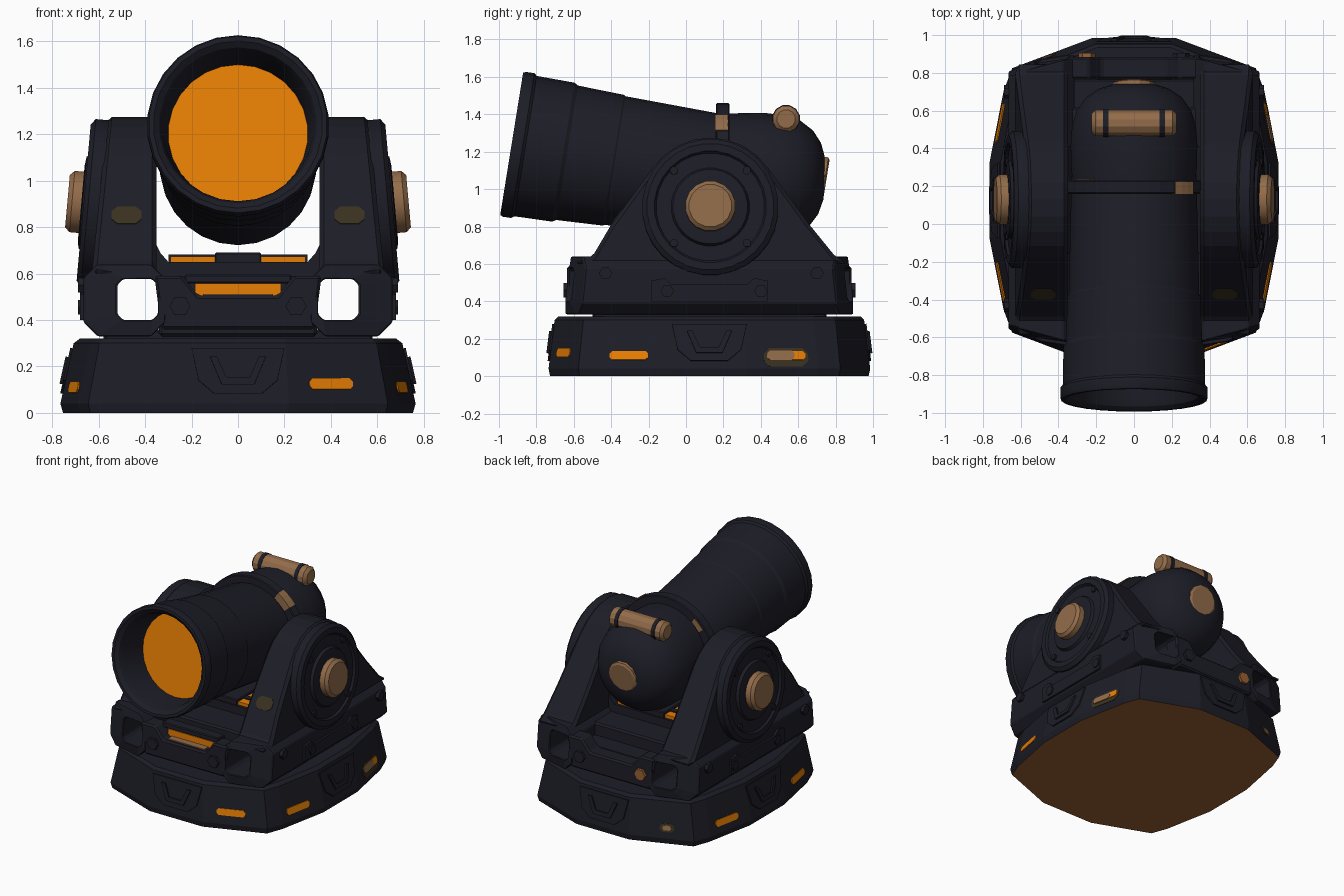
import bpy, bmesh, math
from mathutils import Vector
from mathutils.bvhtree import BVHTree

if "Cube" in bpy.data.objects:
    bpy.data.objects.remove(bpy.data.objects["Cube"])


def material(name, *rgb):
    m = bpy.data.materials.new(name)
    m.use_nodes = True
    m.diffuse_color = (*rgb, 1)
    m.node_tree.nodes["Principled BSDF"].inputs["Base Color"].default_value = (*rgb, 1)
    return m


NAVY = material("dark navy", .0122, .0122, .0205)
ORANGE = material("orange", .8, .21, .001)
TAN = material("tan brown", .29, .15, .068)
BROWN = material("underside brown", .32, .118, .034)
OLIVE = material("dull olive", .042, .03, .014)


def finish(name, bm, mat, bevel=0):
    bmesh.ops.recalc_face_normals(bm, faces=bm.faces)
    me = bpy.data.meshes.new(name)
    bm.to_mesh(me)
    tree = BVHTree.FromBMesh(bm)
    bm.free()
    ob = bpy.data.objects.new(name, me)
    bpy.context.collection.objects.link(ob)
    me.materials.append(mat)
    if bevel:
        mod = ob.modifiers.new("bevel", "BEVEL")
        mod.width, mod.segments, mod.limit_method = bevel, 1, "ANGLE"
    return ob, tree


def extrude(name, pts, frame, lo, hi, mat, bevel=0):
    """Extrude a 2D outline; frame maps (u, v, depth) to a position."""
    bm = bmesh.new()
    rings = [[bm.verts.new(frame(u, v, d)) for u, v in pts] for d in (lo, hi)]
    for r in rings:
        bm.faces.new(r)
    for i in range(len(pts)):
        j = (i + 1) % len(pts)
        bm.faces.new((rings[0][i], rings[0][j], rings[1][j], rings[1][i]))
    return finish(name, bm, mat, bevel)


def lathe(name, profile, origin, axis, mat, n=24, caps=(True, True)):
    """Revolve (radius, distance) points around an axis."""
    axis, origin = Vector(axis).normalized(), Vector(origin)
    side = Vector((1, 0, 0)) if abs(axis.x) < .5 else Vector((0, 1, 0))
    up = axis.cross(side).normalized()
    side = up.cross(axis)
    bm = bmesh.new()
    ang = [2 * math.pi * (i + .5) / n for i in range(n)]
    rings = [[bm.verts.new(origin + axis * t + (side * math.cos(a) + up * math.sin(a)) * r)
              for a in ang] for r, t in profile]
    for a, b in zip(rings, rings[1:]):
        for i in range(n):
            j = (i + 1) % n
            bm.faces.new((a[i], a[j], b[j], b[i]))
    for ring, cap in zip((rings[0], rings[-1]), caps):
        if cap:
            bm.faces.new(ring)
    ob, _ = finish(name, bm, mat)
    bpy.ops.object.select_all(action="DESELECT")
    ob.select_set(True)
    bpy.context.view_layer.objects.active = ob
    bpy.ops.object.shade_smooth_by_angle(angle=math.radians(28))


def stick(name, tree, start, direction, pts, thick, mat):
    """Fix an outlined plate to a surface, found by shooting a ray at it."""
    loc, n, _, _ = tree.ray_cast(Vector(start), Vector(direction))
    if n.dot(Vector(direction)) > 0:
        n = -n
    u = Vector((0, 0, 1)).cross(n).normalized()
    v = n.cross(u)
    extrude(name, pts, lambda a, b, d: loc + u * a + v * b + n * d, -.01, thick, mat)


def arc(r, a0, a1, n, cx=0, cy=0):
    steps = [math.radians(a0 + (a1 - a0) * i / n) for i in range(n + 1)]
    return [(cx + r * math.cos(a), cy + r * math.sin(a)) for a in steps]


def octagon(cx, cz, hx, hz, c):
    q = [(hx, hz - c), (hx - c, hz)]
    q += [(-x, z) for x, z in reversed(q)]
    q += [(-x, -z) for x, z in q]
    return [(cx + x, cz + z) for x, z in q]


def block(name, x, y0, y1, z0, z1, mat, bevel=.012):
    extrude(name, [(-x, z0), (x, z0), (x, z1), (-x, z1)], along_y, y0, y1, mat, bevel)


along_y = lambda u, v, d: (u, d, v)
slot = lambda w, h: octagon(0, 0, w, h, h * .6)
hexagon = lambda r: arc(r, 0, 300, 5)
MID = .125

# Base: slanted plinth built from stacked outlines
quarter = [(.765, .2), (.69, .58), (.645, .70), (.22, .86)]
half = quarter + [(-x, y) for x, y in reversed(quarter)]
outline = half + [(-x, -y) for x, y in half]
bm = bmesh.new()
levels = [(.985, .99, 0), (1, 1, .04), (.925, .962, .3), (.89, .94, .32)]
rings = [[bm.verts.new((x * sx, MID + y * sy, z)) for x, y in outline] for sx, sy, z in levels]
for a, b in zip(rings, rings[1:]):
    for i in range(len(a)):
        j = (i + 1) % len(a)
        bm.faces.new((a[i], a[j], b[j], b[i]))
bm.faces.new(rings[0])
bm.faces.new(rings[-1])
base, base_tree = finish("base", bm, NAVY)
base.data.materials.append(BROWN)
for p in base.data.polygons:
    p.material_index = int(p.normal.z < -.9)

# Base panels with folded grips on all four sides
panel = [(-.2, .1), (-.17, -.04), (-.1, -.1), (.1, -.1), (.17, -.04), (.2, .1)]
grip = [(-.12, .06), (-.07, -.06), (.07, -.06), (.12, .06),
        (.09, .06), (.05, -.03), (-.05, -.03), (-.09, .06)]
for dx, dy in ((0, 1), (0, -1), (1, 0), (-1, 0)):
    start, aim = (dx * 2, MID + dy * 2, .18), (-dx, -dy, 0)
    stick("base_panel", base_tree, start, aim, panel, .01, NAVY)
    stick("base_grip", base_tree, start, aim, grip, .022, NAVY)

# Base lights: orange slots, one worn cover on the left, a small one at the rear
for s in (1, -1):
    for y in (-.305, .535):
        stick("side_light", base_tree, (s * 2, y, .11), (-s, 0, 0), slot(.105, .024), .006, ORANGE)
stick("front_light", base_tree, (.4, -2, .125), (0, 1, 0), slot(.1, .024), .006, ORANGE)
stick("side_light_surround", base_tree, (2, .535, .1), (-1, 0, 0), slot(.12, .05), .003, OLIVE)
stick("side_light_cover", base_tree, (2, .505, .11), (-1, 0, 0), slot(.075, .026), .009, TAN)
stick("rear_light_surround", base_tree, (-.46, 2, .115), (0, -1, 0), slot(.05, .03), .003, OLIVE)
stick("rear_light", base_tree, (-.46, 2, .115), (0, -1, 0), slot(.03, .018), .006, TAN)

# Turntable between base and cradle
block("turntable", .58, -.5, .75, .3, .36, NAVY)

# Cradle: hollow side rails, yoke arms and pivots
for s in (1, -1):
    bm = bmesh.new()
    outer, inner = octagon(.49, .485, .175, .155, .06), octagon(.432, .488, .087, .088, .025)
    loops = []
    for end in (-1, 1):
        for pts in (outer, inner):
            loops.append([bm.verts.new((s * x, MID + end * (.768 - .4 * max(0, x - .45)
                                        - .15 * max(0, z - .45)), z)) for x, z in pts])
    for a, b in ((0, 1), (0, 2), (1, 3), (2, 3)):
        for i in range(8):
            j = (i + 1) % 8
            bm.faces.new((loops[a][i], loops[a][j], loops[b][j], loops[b][i]))
    _, rail_tree = finish("side_rail", bm, NAVY, .006)

    skirt = [(-.31, -.06), (.31, -.06), (.31, .05), (.24, .065), (.2, .03),
             (-.2, .03), (-.24, .065), (-.31, .05)]
    stick("rail_skirt", rail_tree, (s * 2, MID, .46), (-s, 0, 0), skirt, .015, NAVY)
    for y, z in ((-.1, .455), (.4, .455), (-.43, .55), (.7, .55)):
        stick("rail_bolt", rail_tree, (s * 2, y, z), (-s, 0, 0), hexagon(.036), .024, NAVY)

    arm = [(-.6, .6), (-.5, .64), (-.4, .81)] + arc(.375, 145, 35, 8, .13, .9)
    arm += [(.66, .81), (.79, .65), (.86, .6)]
    arm_frame = lambda u, v, d: (s * (.6 - .1 * (v - .9) if d else .35), u, v)
    _, arm_tree = extrude("yoke_arm", arm, arm_frame, 0, 1, NAVY, .02)
    stick("arm_patch", arm_tree, (s * .48, -2, .85), (0, 1, 0), octagon(0, 0, .065, .045, .025), .004, OLIVE)

    axis, pivot = Vector((s, 0, .09)).normalized(), Vector((s * .6, .13, .9))
    lathe("pivot_disc", [(.365, -.03), (.365, .045), (.34, .065), (.3, .065), (.29, .05),
                         (.21, .05), (.2, .07), (.16, .075)], pivot, axis, NAVY, 28)
    lathe("pivot_cap", [(.135, .05), (.135, .115), (.115, .135)], pivot, axis, TAN, 16)
    up = axis.cross(Vector((0, 1, 0)))
    for k in range(4):
        a = math.pi * (.25 + k / 2)
        spot = pivot + Vector((0, math.cos(a), 0)) * .275 + up * math.sin(a) * .275
        lathe("pivot_bolt", [(.022, .04), (.022, .065)], spot, axis, NAVY, 8)

# Cradle end plates and bolts
plate = [(.33, .36), (.36, .59), (.24, .59), (.17, .505)]
plate += [(-x, z) for x, z in reversed(plate)]
for s, word in ((-1, "front"), (1, "rear")):
    _, tree = extrude(word + "_plate", plate, along_y, MID + s * .76, MID + s * .64, NAVY, .012)
    for x in (-.25, .25):
        stick(word + "_bolt", tree, (x, s * 2, .46), (0, -s, 0), hexagon(.045), .02,
              BROWN if s > 0 and x < 0 else NAVY)

# Front lamp under a hood, with a ledge below it
block("front_lamp", .185, -.56, -.5, .49, .557, ORANGE, 0)
block("lamp_hood", .23, -.56, -.48, .557, .595, NAVY, .006)
block("lamp_ledge", .15, -.61, -.555, .49, .512, TAN, 0)

# Stepped deck carrying a glowing plate crossed by dark slats
block("deck_lower", .34, -.52, .77, .33, .5, NAVY)
block("deck_middle", .34, -.4, .62, .48, .59, NAVY)
gusset = [(.36, .57), (.36, .74), (.335, .69), (.3, .65)]
gusset += [(-x, z) for x, z in reversed(gusset)]
extrude("deck_upper", gusset, along_y, -.16, .41, NAVY)
block("deck_glow", .29, -.14, .39, .64, .674, ORANGE, 0)
block("deck_spine", .1, -.15, .4, .64, .69, NAVY, .006)
for y in (-.06, .125, .31):
    block("deck_slat", .3, y - .02, y + .02, .65, .682, NAVY, 0)

# Barrel
MUZZLE, BACK = Vector((0, -.932, 1.242)), Vector((0, .9873, -.159))
lathe("barrel", [(.3, .26), (.325, .06), (.34, .02), (.365, 0), (.385, 0), (.392, .015),
                 (.392, .06), (.38, .075), (.376, .28), (.364, .3), (.354, .55), (.348, .56),
                 (.333, 1.2)], MUZZLE, BACK, NAVY, 26, (False, True))
lathe("lens", [(.31, .25), (.31, .26)], MUZZLE, BACK, ORANGE, 20)

# Rounded breech with its rear cap
lathe("breech", [(.325, .2), (.335, .3), (.338, .42), (.33, .52), (.305, .6),
                 (.255, .67), (.19, .715), (.11, .74)], (0, 0, 1.085), (0, 1, -.04), NAVY, 26)
lathe("breech_cap", [(.115, -.1), (.115, .002), (.1, .01)], (0, .742, 1.06), (0, 1, -.16), TAN, 12)

# Band over the barrel with clips
band_frame = lambda u, v, d: (u, d, v + 1.06)
sector = lambda r0, r1, a0, a1, n: arc(r1, a0, a1, n) + arc(r0, a1, a0, n)
extrude("barrel_band", sector(.31, .4, 0, 180, 18), band_frame, .16, .232, NAVY, .006)
extrude("band_clip", sector(.35, .405, 39, 57, 3), band_frame, .155, .225, TAN)
extrude("band_rear_clip", sector(.345, .385, 128, 142, 2), band_frame, .225, .238, TAN)

# Carrying handle on the breech
grip_at = (0, .535, 1.375)
lathe("handle", [(.05, -.225), (.072, -.205), (.072, .205), (.05, .225)], grip_at, (1, 0, 0), TAN, 12)
for x in (-.15, .15):
    lathe("handle_band", [(.076, x - .014), (.076, x + .014)], grip_at, (1, 0, 0), NAVY, 12)
